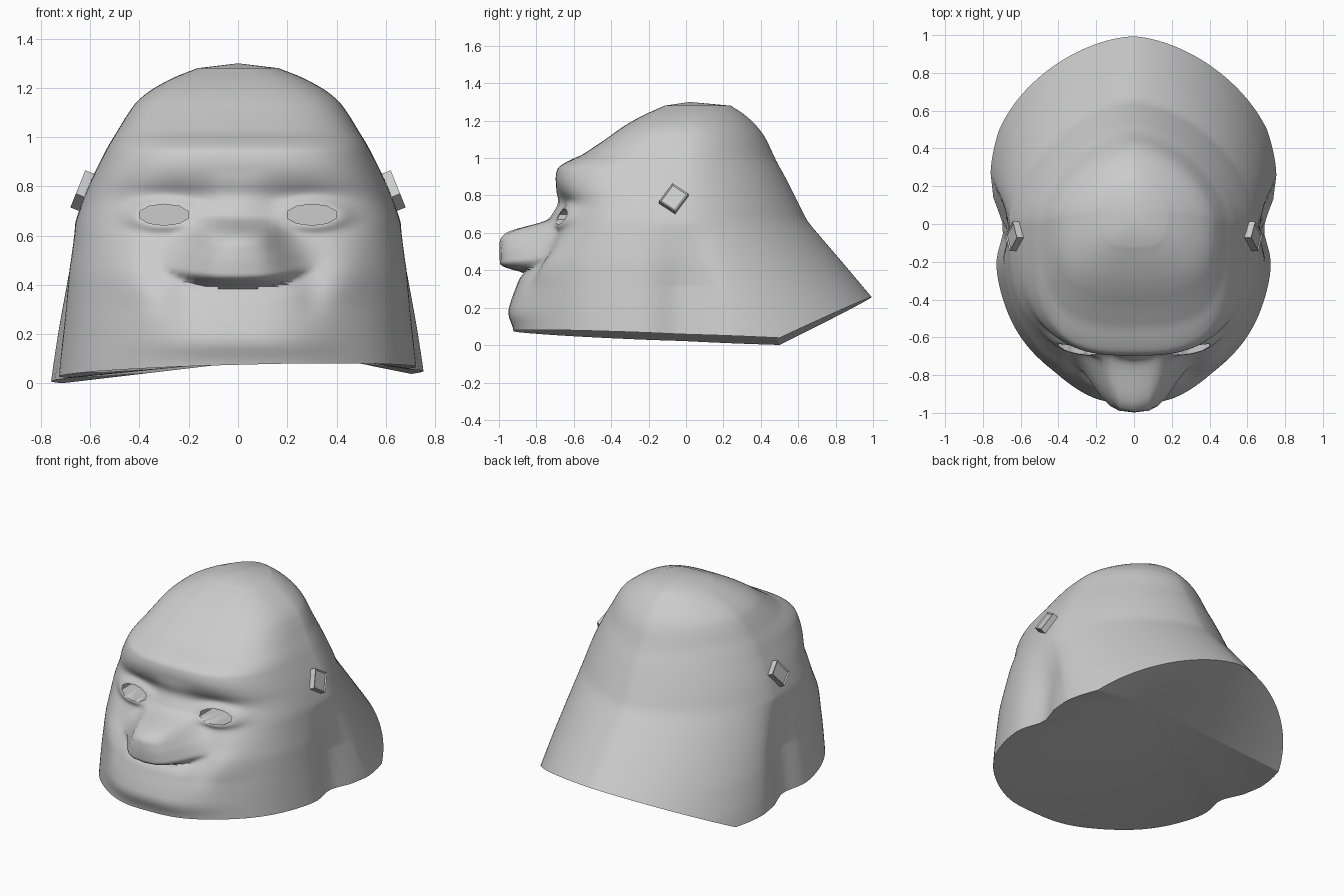
import bpy, bmesh
from math import sin, cos, pi, exp, radians
from mathutils import Vector, Matrix

if "Cube" in bpy.data.objects:
    bpy.data.objects.remove(bpy.data.objects["Cube"])

clay = bpy.data.materials.new("grey clay")
clay.use_nodes = True
GREY = (0.6, 0.6, 0.6, 1)
clay.diffuse_color = GREY
clay.node_tree.nodes["Principled BSDF"].inputs["Base Color"].default_value = GREY


def interp(table, z):
    """Linear lookup of a row of values by its first column."""
    if z <= table[0][0]:
        return table[0][1:]
    for a, b in zip(table, table[1:]):
        if z <= b[0]:
            t = (z - a[0]) / (b[0] - a[0])
            return [p + (q - p) * t for p, q in zip(a[1:], b[1:])]
    return table[-1][1:]


def soft_interp(table, z, spread):
    """Lookup averaged over a small height range, to round the corners."""
    rows = [interp(table, z + spread * k / 4) for k in range(-4, 5)]
    return [sum(col) / len(rows) for col in zip(*rows)]


def bump(v, centre, width):
    return exp(-((v - centre) / width) ** 2)


def make_object(name, bm):
    bmesh.ops.recalc_face_normals(bm, faces=bm.faces)
    mesh = bpy.data.meshes.new(name)
    bm.to_mesh(mesh)
    bm.free()
    mesh.materials.append(clay)
    obj = bpy.data.objects.new(name, mesh)
    bpy.context.collection.objects.link(obj)
    return obj


# Skull sections: height, front y, back y, half width, y of widest point
SKULL = [(-0.15, -0.82, 1.35, 0.78, 0.3), (0.08, -0.82, 1.14, 0.75, 0.25),
         (0.26, -0.8, 0.99, 0.725, 0.18), (0.45, -0.75, 0.83, 0.7, 0.08),
         (0.66, -0.68, 0.65, 0.66, 0.0), (0.76, -0.66, 0.6, 0.625, 0.0),
         (0.83, -0.69, 0.565, 0.595, 0.0), (0.9, -0.7, 0.53, 0.56, 0.0),
         (0.97, -0.68, 0.49, 0.525, 0.0),
         (1.0, -0.58, 0.475, 0.505, 0.0), (1.1, -0.43, 0.43, 0.445, 0.02),
         (1.16, -0.35, 0.39, 0.4, 0.03), (1.22, -0.25, 0.33, 0.31, 0.04),
         (1.27, -0.14, 0.26, 0.2, 0.06), (1.3, -0.06, 0.2, 0.1, 0.06)]
# Nose: height, projection, half width
NOSE = [(0.36, 0, 0.25), (0.385, 0.09, 0.25), (0.42, 0.235, 0.24), (0.5, 0.265, 0.21),
        (0.57, 0.285, 0.17), (0.61, 0.255, 0.15), (0.665, 0.06, 0.13),
        (0.76, 0.02, 0.1), (0.86, 0, 0.1)]
# Muzzle and chin: height, projection
MUZZLE = [(0.08, 0.1), (0.17, 0.145), (0.28, 0.125), (0.37, 0.115), (0.5, 0)]
EYE_X, EYE_Z, EYE_W, EYE_H = 0.3, 0.685, 0.105, 0.043


def face_relief(x, z):
    """Forward projection of the facial features."""
    ax = abs(x)
    # the nostril wings curl upward at the sides
    out, half = soft_interp(NOSE, z - 0.6 * min(ax, 0.28) ** 2, 0.015)
    nose = out * exp(-(ax / half) ** 3.5)
    muzzle = soft_interp(MUZZLE, z, 0.03)[0] * exp(-(ax / 0.39) ** 3)
    d = max(nose, muzzle)
    # cheeks, with the fold beside the nose
    d += 0.035 * bump(ax, 0.42, 0.13) * bump(z, 0.46, 0.13)
    d -= 0.02 * bump(ax, 0.3, 0.06) * bump(z, 0.38, 0.09)
    # sockets and raised eyelids
    d -= 0.03 * bump(ax, 0.27, 0.16) * bump(z, 0.72, 0.09)
    r = (((ax - EYE_X) / EYE_W) ** 2 + ((z - EYE_Z) / EYE_H) ** 2) ** 0.5
    return d + 0.035 * bump(r, 1.0, 0.6)


# Head: lofted sections with the face pushed forward
SEGS, LEVELS, BASE, TOP = 160, 150, -0.12, 1.28
bm = bmesh.new()
rings = []
for i in range(LEVELS + 1):
    z = BASE + (TOP - BASE) * i / LEVELS
    front, back, width, mid = soft_interp(SKULL, z, 0.03)
    ring = []
    for j in range(SEGS):
        a = 2 * pi * j / SEGS
        c, s = cos(a), sin(a)
        power = 2 / (3.0 if s < 0 else 1.65)
        reach = mid - front if s < 0 else back - mid
        x = width * abs(c) ** power * (1 if c > 0 else -1)
        y = mid + reach * abs(s) ** power * (1 if s > 0 else -1)
        # hollow behind the jaw
        x *= 1 - 0.08 * bump(y, -0.02, 0.13) * max(0, min(1, (0.65 - z) * 3))
        if s < 0:
            y -= face_relief(x, z) * min(1, -s * 2)
        ring.append(bm.verts.new((x, y, z)))
    rings.append(ring)
for low, high in zip(rings, rings[1:]):
    for j in range(SEGS):
        k = (j + 1) % SEGS
        bm.faces.new((low[j], low[k], high[k], high[j]))
crown = bm.verts.new((0, 0.02, 1.3))
for j in range(SEGS):
    bm.faces.new((rings[-1][j], rings[-1][(j + 1) % SEGS], crown))

# Slanted cuts under the jaw and up to the nape
corner_r, corner_l = Vector((-0.75, 0.5, 0)), Vector((0.75, 0.5, 0.04))
for tip in (Vector((0, -0.9, 0.075)), Vector((0, 1.0, 0.26))):
    normal = (corner_l - corner_r).cross(tip - corner_r)
    if normal.z < 0:
        normal.negate()
    bmesh.ops.bisect_plane(bm, geom=bm.verts[:] + bm.edges[:] + bm.faces[:],
                           plane_co=corner_r, plane_no=normal, clear_inner=True)

# Shallow hollow underside, fanned from one raised point
apex = bm.verts.new((0.3, 0.45, 0.12))
for edge in [e for e in bm.edges if e.is_boundary]:
    bm.faces.new((edge.verts[0], edge.verts[1], apex))
head = make_object("head", bm)

# Open eye sockets
for side in (-1, 1):
    bm = bmesh.new()
    shape = (Matrix.Translation((side * EYE_X, -0.63, EYE_Z))
             @ Matrix.Diagonal((EYE_W, 1, EYE_H, 1)) @ Matrix.Rotation(pi / 2, 4, "X"))
    bmesh.ops.create_cone(bm, cap_ends=True, segments=10, radius1=1, radius2=1,
                          depth=0.26, matrix=shape)
    cutter = make_object("eye_cutter", bm)
    cutter.hide_render = True
    mod = head.modifiers.new("eye_opening", "BOOLEAN")
    mod.operation, mod.solver, mod.object = "DIFFERENCE", "EXACT", cutter
    bpy.context.view_layer.objects.active = head
    bpy.ops.object.modifier_apply(modifier=mod.name)
    bpy.data.objects.remove(cutter)

bpy.ops.object.select_all(action="DESELECT")
head.select_set(True)
bpy.ops.object.shade_smooth_by_angle(angle=radians(50))

# Small square ears leaning with the skull
for side, name in ((1, "left_ear"), (-1, "right_ear")):
    bm = bmesh.new()
    place = (Matrix.Translation((side * 0.625, -0.065, 0.78))
             @ Matrix.Rotation(side * radians(-22), 4, "Y")
             @ Matrix.Rotation(radians(-35), 4, "X")
             @ Matrix.Diagonal((0.055, 0.105, 0.125, 1)))
    bmesh.ops.create_cube(bm, size=1, matrix=place)
    outer = max(bm.faces, key=lambda f: f.calc_center_median().x * side)
    bmesh.ops.inset_individual(bm, faces=[outer], thickness=0.012, depth=-0.006)
    make_object(name, bm)
